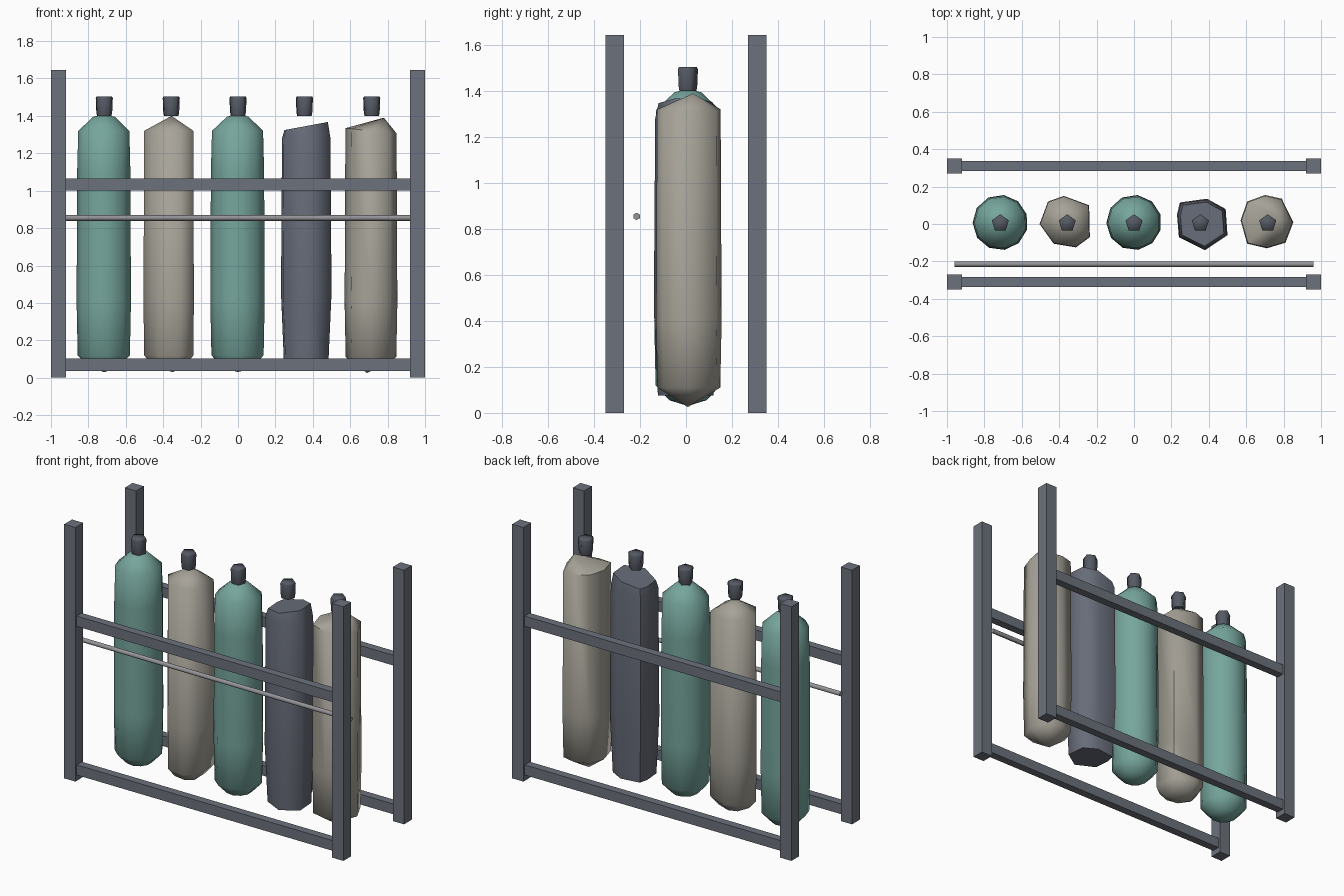
import bpy, bmesh, math

if "Cube" in bpy.data.objects:
    bpy.data.objects.remove(bpy.data.objects["Cube"])


def mat(name, rgb):
    m = bpy.data.materials.new(name)
    m.diffuse_color = (*rgb, 1)
    m.use_nodes = True
    m.node_tree.nodes["Principled BSDF"].inputs["Base Color"].default_value = m.diffuse_color
    return m


STEEL = mat("steel", (0.15, 0.165, 0.20))
SLATE = mat("slate", (0.135, 0.15, 0.19))
DARK = mat("dark_metal", (0.09, 0.10, 0.125))
ROD = mat("rod_metal", (0.30, 0.30, 0.32))
GREEN = mat("green", (0.18, 0.38, 0.335))
SAND = mat("sand", (0.385, 0.365, 0.315))


def finish(name, bm, material, smooth=None):
    bmesh.ops.recalc_face_normals(bm, faces=bm.faces[:])
    me = bpy.data.meshes.new(name)
    bm.to_mesh(me)
    bm.free()
    me.materials.append(material)
    ob = bpy.data.objects.new(name, me)
    bpy.context.collection.objects.link(ob)
    if smooth:
        bpy.ops.object.select_all(action='DESELECT')
        ob.select_set(True)
        bpy.context.view_layer.objects.active = ob
        bpy.ops.object.shade_smooth_by_angle(angle=math.radians(smooth))
    return ob


def box(name, lo, hi):
    bm = bmesh.new()
    bmesh.ops.create_cube(bm, size=1)
    for v in bm.verts:
        v.co = [lo[i] + (v.co[i] + 0.5) * (hi[i] - lo[i]) for i in range(3)]
    return finish(name, bm, STEEL)


def ngon(n, r, turn=0.0, x=0.0, y=0.0):
    return [(x + r * math.cos(turn + math.tau * i / n),
             y + r * math.sin(turn + math.tau * i / n)) for i in range(n)]


def loft(name, cx, cy, outline, rings, material, bottom=None, top=None, slope=0.0, smooth=62):
    """Rings are (z, scale); bottom/top are optional apex points (x, y, z);
    slope tilts the last ring along x."""
    bm = bmesh.new()
    loops = []
    for k, (z, s) in enumerate(rings):
        tilt = slope if k == len(rings) - 1 else 0
        loops.append([bm.verts.new((cx + (x - cx) * s, cy + (y - cy) * s, z + tilt * (x - cx)))
                      for x, y in outline])
    n = len(outline)
    for a, b in zip(loops, loops[1:]):
        for i in range(n):
            j = (i + 1) % n
            bm.faces.new((a[i], a[j], b[j], b[i]))
    for loop, apex in ((loops[0], bottom), (loops[-1], top)):
        if apex:
            v = bm.verts.new(apex)
            for i in range(n):
                bm.faces.new((loop[i], loop[(i + 1) % n], v))
        else:
            bm.faces.new(loop)
    return finish(name, bm, material, smooth)


# Frame: four posts and four rails
for sy, side in ((-1, "front"), (1, "back")):
    for sx, hand in ((-1, "left"), (1, "right")):
        x, y = 0.96 * sx, 0.31 * sy
        box(f"{side}_{hand}_post", (x - 0.04, y - 0.04, 0), (x + 0.04, y + 0.04, 1.645))
    for z, level in ((0.07, "lower"), (1.033, "upper")):
        y = 0.31 * sy
        box(f"{side}_{level}_rail", (-0.92, y - 0.026, z - 0.033), (0.92, y + 0.026, z + 0.033))

# Retaining rod
bm = bmesh.new()
bmesh.ops.create_cone(bm, cap_ends=True, segments=6, radius1=0.016, radius2=0.016, depth=1.92)
for v in bm.verts:
    v.co = (v.co.z, -0.215 + v.co.x, 0.855 + v.co.y)
finish("retaining_rod", bm, ROD, 65)

# Green bottles: rounded shoulder and base
CY = 0.008
for name, x, n in (("green_bottle_left", -0.715, 11), ("green_bottle_middle", 0.0, 11)):
    loft(name, x, CY, ngon(n, 0.148, 0.3, x, CY),
         [(0.055, 0.55), (0.12, 0.96), (0.4, 1), (1.1, 0.98), (1.32, 0.94), (1.395, 0.4)],
         GREEN, (x, CY, 0.03), (x, CY, 1.41))

# Sand bottles: uneven cross-sections with off-centre peaks
loft("sand_bottle_left", -0.365, CY,
     [(-0.505, 0.0), (-0.46, 0.12), (-0.375, 0.15), (-0.24, 0.10),
      (-0.236, -0.07), (-0.31, -0.125), (-0.43, -0.105)],
     [(0.065, 0.65), (0.12, 0.98), (0.4, 1), (1.32, 0.98)],
     SAND, (-0.35, CY, 0.03), (-0.355, 0.02, 1.40))
loft("sand_bottle_right", 0.713, CY,
     [(0.57, 0.02), (0.605, 0.12), (0.70, 0.155), (0.79, 0.135),
      (0.852, 0.01), (0.81, -0.10), (0.71, -0.13), (0.605, -0.105)],
     [(0.11, 0.96), (0.4, 1), (1.32, 0.97)],
     SAND, (0.69, CY, 0.025), (0.78, 0.03, 1.39), slope=-0.1)

# Slate bottle: blunt, with a slanted top
loft("slate_bottle", 0.36, CY,
     [(0.23, 0.05), (0.245, 0.115), (0.39, 0.135), (0.49, 0.08),
      (0.50, -0.06), (0.38, -0.14), (0.24, -0.07)],
     [(0.075, 0.88), (0.45, 1), (1.28, 0.96), (1.345, 0.86)],
     SLATE, slope=0.16)

# Valves
for i, x in enumerate((-0.715, -0.357, 0.0, 0.355, 0.715)):
    loft(f"valve_{i + 1}", x, 0.006, ngon(5, 0.048, math.pi / 2, x, 0.004),
         [(1.4, 0.85), (1.42, 0.93), (1.495, 1), (1.505, 0.9)], DARK, smooth=80)
